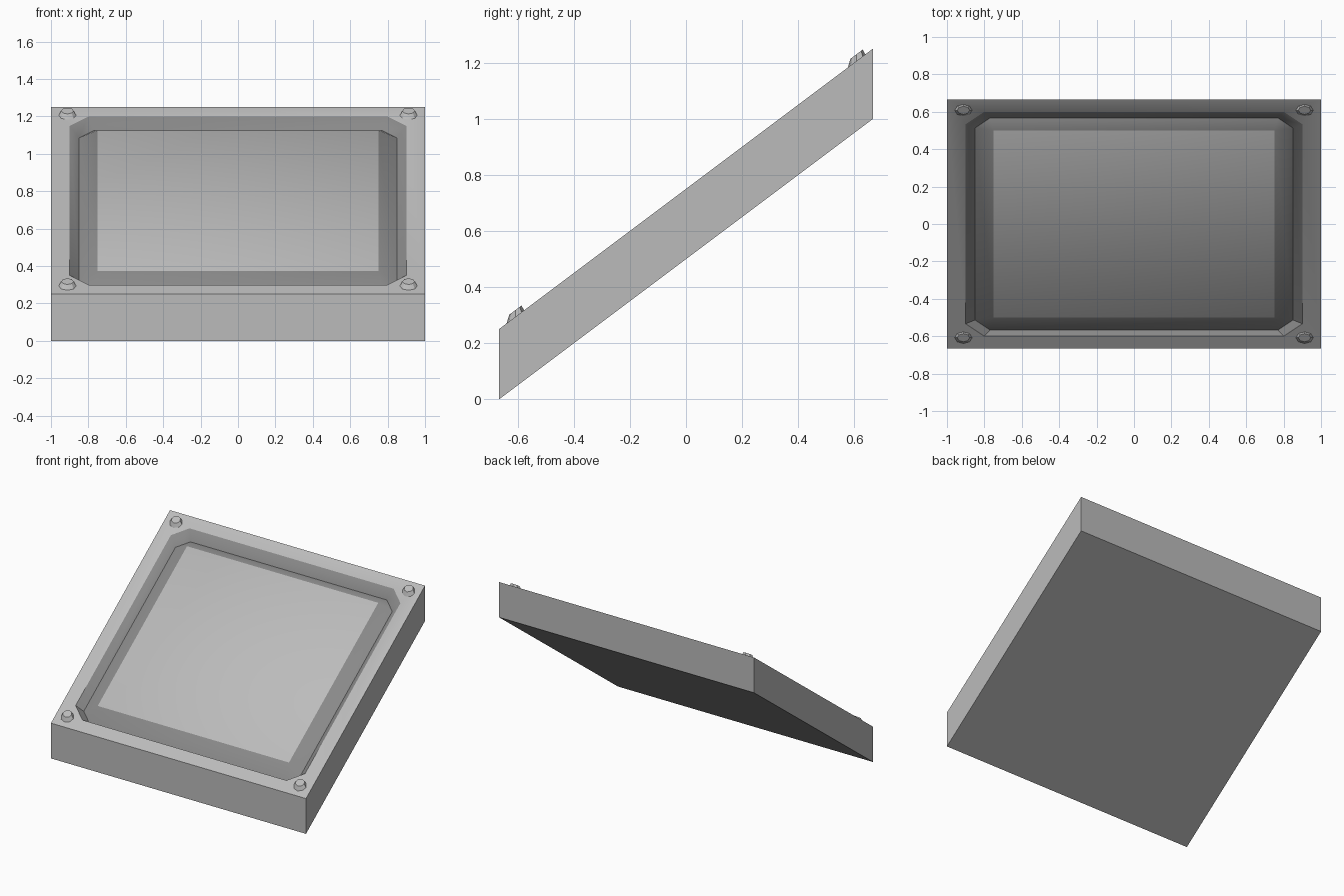
import bpy, bmesh
from math import radians, pi
from mathutils import Matrix, Vector

if "Cube" in bpy.data.objects:
    bpy.data.objects.remove(bpy.data.objects["Cube"])

# Lean: square plan squeezed in y, sheared upward toward the back
LEAN = Matrix(((1, 0, 0, 0),
               (0, 2 / 3, 0, 0),
               (0, 0.5, 1, 0.5),
               (0, 0, 0, 1)))
TOP = 0.25


def grey(name, v):
    m = bpy.data.materials.new(name)
    m.diffuse_color = (v, v, v, 1)
    m.use_nodes = True
    m.node_tree.nodes["Principled BSDF"].inputs["Base Color"].default_value = m.diffuse_color
    return m


BODY = grey("body_grey", 0.5)
GROOVE = grey("groove_grey", 0.25)
UNDER = grey("underside_grey", 0.35)


def finish(name, bm, mats):
    bmesh.ops.transform(bm, matrix=LEAN, verts=bm.verts)
    bmesh.ops.recalc_face_normals(bm, faces=bm.faces)
    me = bpy.data.meshes.new(name)
    bm.to_mesh(me)
    bm.free()
    for m in mats:
        me.materials.append(m)
    ob = bpy.data.objects.new(name, me)
    bpy.context.collection.objects.link(ob)
    bpy.ops.object.select_all(action='DESELECT')
    bpy.context.view_layer.objects.active = ob
    ob.select_set(True)
    bpy.ops.object.shade_smooth_by_angle(angle=radians(30))


def ring(bm, a, b, z):
    """Four corners, each a pair of verts; one shared vert if a == b."""
    out = []
    for k in range(4):
        rot = Matrix.Rotation(k * pi / 2, 4, 'Z')
        p = bm.verts.new(rot @ Vector((a, b, z)))
        q = p if a == b else bm.verts.new(rot @ Vector((b, a, z)))
        out += [p, q]
    return out


def bridge(bm, r1, r2, mat):
    n = len(r1)
    for i in range(n):
        j = (i + 1) % n
        loop = []
        for v in (r1[i], r1[j], r2[j], r2[i]):
            if v not in loop:
                loop.append(v)
        if len(loop) > 2:
            bm.faces.new(loop).material_index = mat


# Slab with chamfered recess and raised cushion panel
bm = bmesh.new()
rings = [ring(bm, 1.0, 1.0, 0),
         ring(bm, 1.0, 1.0, TOP),
         ring(bm, 0.9, 0.8, TOP),
         ring(bm, 0.85, 0.77, TOP - 0.05),
         ring(bm, 0.75, 0.75, TOP)]
for r1, r2, mat in zip(rings, rings[1:], (0, 0, 1, 1)):
    bridge(bm, r1, r2, mat)
bm.faces.new(rings[0][::2]).material_index = 2
bm.faces.new(rings[-1][::2])
finish("sloped_panel", bm, (BODY, GROOVE, UNDER))

# Corner bolts
for sx, side in ((-1, "left"), (1, "right")):
    for sy, end in ((-1, "front"), (1, "back")):
        bm = bmesh.new()
        bmesh.ops.create_cone(
            bm, cap_ends=True, segments=8, radius1=0.05, radius2=0.033, depth=0.03,
            matrix=Matrix.Translation((sx * 0.912, sy * 0.912, TOP + 0.009)))
        finish(f"bolt_{end}_{side}", bm, (BODY,))
